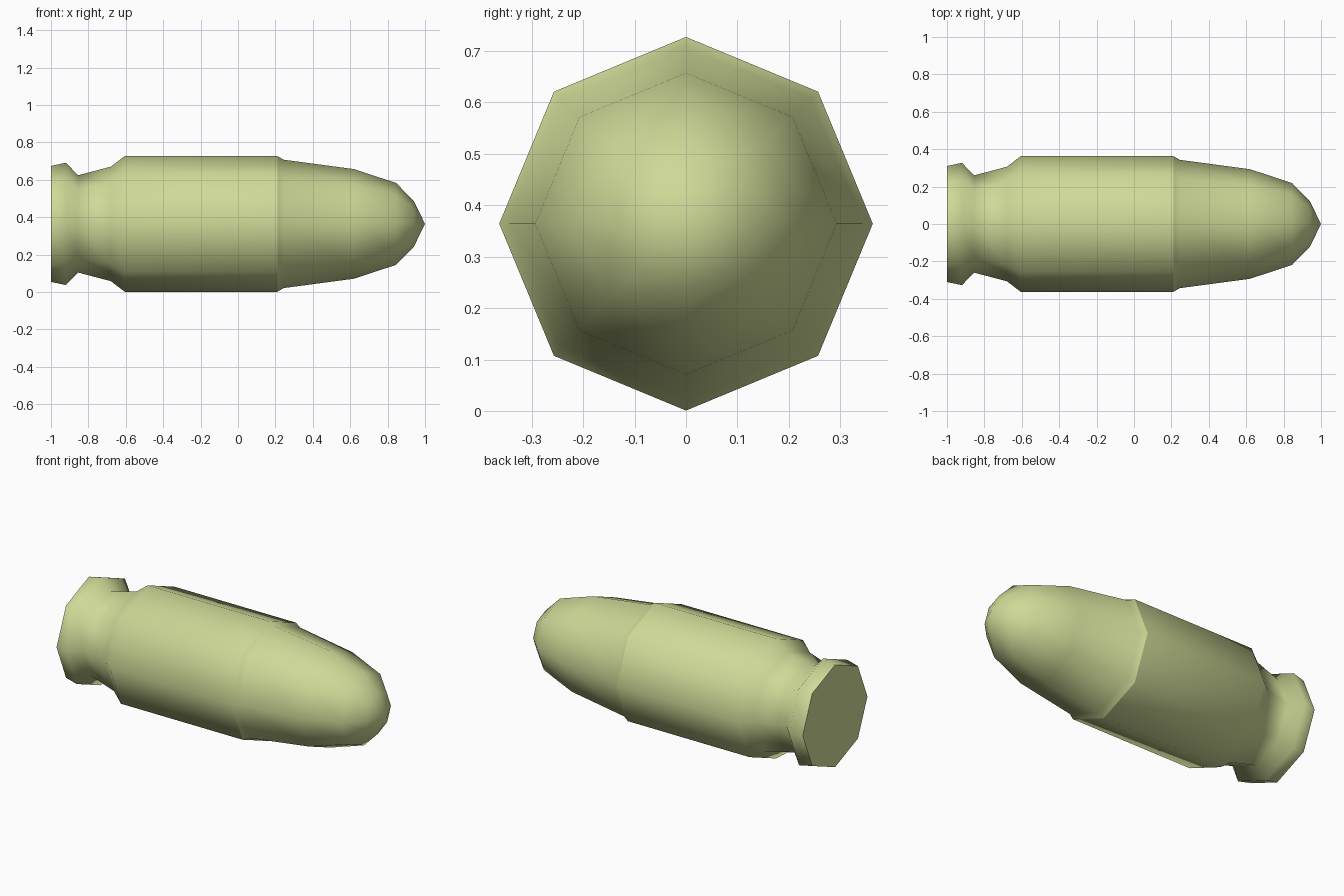
import bpy, bmesh
from math import cos, sin, pi

if "Cube" in bpy.data.objects:
    bpy.data.objects.remove(bpy.data.objects["Cube"])

SIDES = 8
AXIS_Z = 0.364

mat = bpy.data.materials.new("olive_brass")
mat.diffuse_color = (0.62, 0.70, 0.31, 1)
mat.use_nodes = True
mat.node_tree.nodes["Principled BSDF"].inputs["Base Color"].default_value = mat.diffuse_color


def lathe(name, profile, cap_start=False):
    """Revolve (x, radius) points about the long axis; radius 0 makes a tip."""
    bm = bmesh.new()
    rings = []
    for x, r in profile:
        count = SIDES if r > 0 else 1
        rings.append([bm.verts.new((x, r * cos(2 * pi * i / SIDES),
                                    AXIS_Z + r * sin(2 * pi * i / SIDES)))
                      for i in range(count)])
    for a, b in zip(rings, rings[1:]):
        for i in range(SIDES):
            j = (i + 1) % SIDES
            if len(b) == 1:
                bm.faces.new((a[i], a[j], b[0]))
            else:
                bm.faces.new((a[i], a[j], b[j], b[i]))
    for f in bm.faces:
        f.smooth = True
    if cap_start:
        cap = bm.faces.new(rings[0][::-1])
        for e in cap.edges:
            e.smooth = False
    bmesh.ops.recalc_face_normals(bm, faces=bm.faces)
    mesh = bpy.data.meshes.new(name)
    bm.to_mesh(mesh)
    bm.free()
    mesh.materials.append(mat)
    obj = bpy.data.objects.new(name, mesh)
    bpy.context.collection.objects.link(obj)
    return obj


# Case: flat base, rim, extractor groove, shoulder and straight body
lathe("case", [(-1.0, 0.31), (-0.92, 0.327), (-0.855, 0.26), (-0.68, 0.306),
               (-0.605, 0.363), (0.21, 0.363)], cap_start=True)

# Bullet: chamfered seat at the case mouth, then a rounded nose
lathe("bullet", [(0.21, 0.363), (0.245, 0.343), (0.62, 0.293), (0.845, 0.219),
                 (0.94, 0.122), (1.0, 0.0)])
